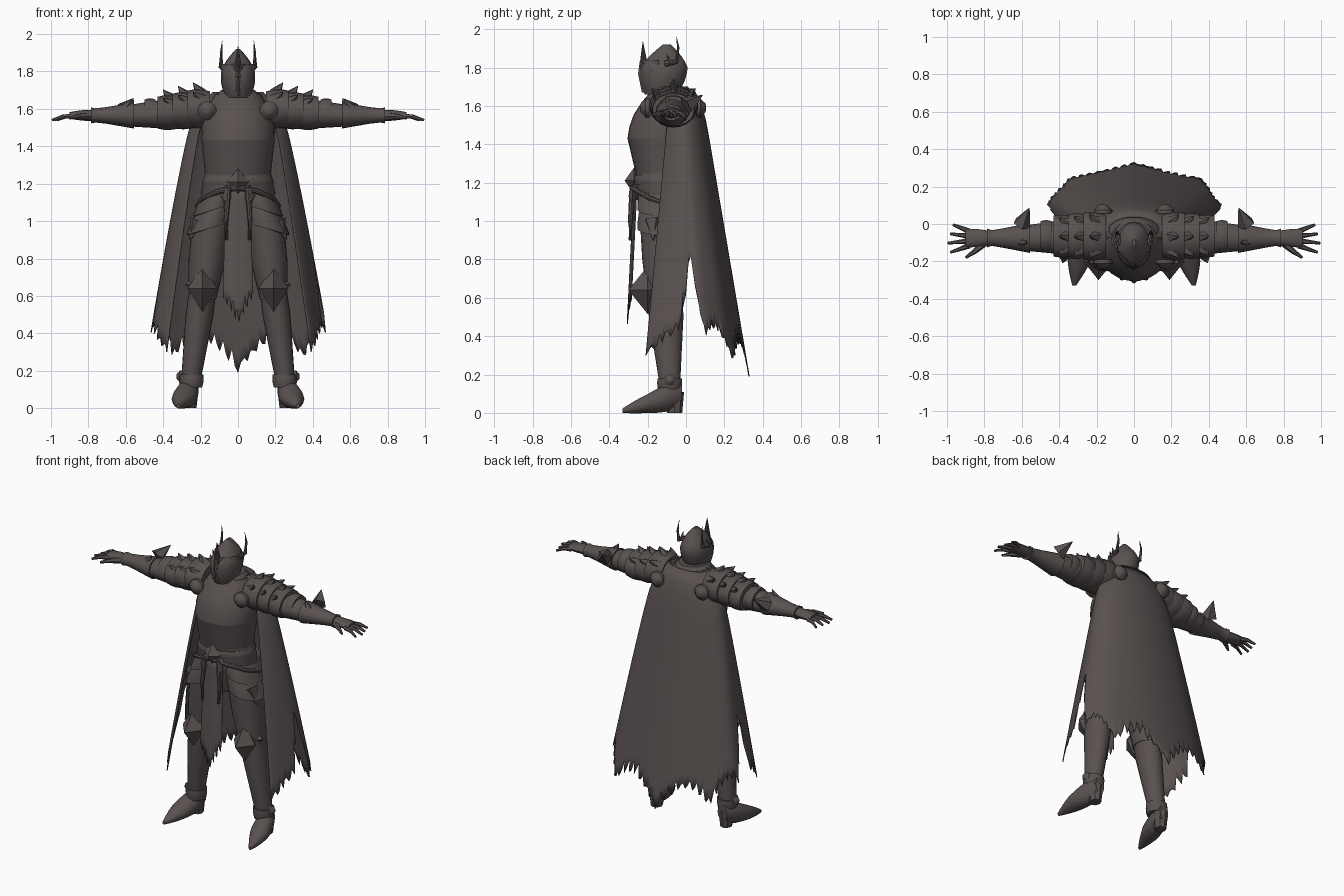
import bpy, bmesh, math, random
from mathutils import Vector

random.seed(4)
cube = bpy.data.objects.get("Cube")
if cube:
    bpy.data.objects.remove(cube, do_unlink=True)

steel = bpy.data.materials.new("dark_iron")
steel.use_nodes = True
COLOUR = (0.1, 0.083, 0.081, 1)
steel.diffuse_color = COLOUR
steel.node_tree.nodes["Principled BSDF"].inputs["Base Color"].default_value = COLOUR


def finish(name, bm, mirror=False, angle=38):
    """Turn a bmesh into a shaded object, optionally mirrored across x."""
    bmesh.ops.recalc_face_normals(bm, faces=bm.faces)
    mesh = bpy.data.meshes.new(name)
    bm.to_mesh(mesh)
    bm.free()
    mesh.materials.append(steel)
    obj = bpy.data.objects.new(name, mesh)
    bpy.context.collection.objects.link(obj)
    bpy.ops.object.select_all(action='DESELECT')
    obj.select_set(True)
    bpy.context.view_layer.objects.active = obj
    bpy.ops.object.shade_smooth_by_angle(angle=math.radians(angle))
    if mirror:
        mod = obj.modifiers.new("mirror", 'MIRROR')
        mod.use_mirror_merge = False
    return obj


def skin(name, rings, mirror):
    """Bridge rings of points and cap both ends."""
    bm = bmesh.new()
    rows = [[bm.verts.new(p) for p in ring] for ring in rings]
    count = len(rows[0])
    for low, high in zip(rows, rows[1:]):
        for i in range(count):
            j = (i + 1) % count
            bm.faces.new((low[i], low[j], high[j], high[i]))
    bm.faces.new(rows[0])
    bm.faces.new(rows[-1])
    return finish(name, bm, mirror)


def loft(name, axis, first, last, profile, mirror=True, bulge=0, lip=False, lean=0, sides=20):
    """Ellipses (position, radius, radius) whose centre runs from first to last."""
    start, end = profile[0][0], profile[-1][0]
    steps = 4 if bulge else 1
    sections = []
    for low, high in zip(profile, profile[1:]):
        for k in range(steps):
            f = k / steps
            pos, ra, rb = (a + (b - a) * f for a, b in zip(low, high))
            swell = bulge * math.sin(math.pi * f)
            sections.append((pos, ra + swell, rb + swell))
    sections.append(profile[-1])
    if lip:
        pos, ra, rb = profile[-1]
        sections.append((pos, ra * 0.87, rb * 0.87))
    rings = []
    for pos, ra, rb in sections:
        f = (pos - start) / (end - start)
        ca, cb = (p + (q - p) * f for p, q in zip(first, last))
        ring = []
        for i in range(sides):
            t = math.tau * i / sides
            a, b = ca + ra * math.cos(t), cb + rb * math.sin(t)
            p = pos - lean * math.cos(t)
            ring.append({'X': (p, a, b), 'Y': (a, p, b), 'Z': (a, b, p)}[axis])
        rings.append(ring)
    return skin(name, rings, mirror)


def limb(name, points, thick, thin, sides=8):
    """Mirrored tube along a path, tapering from thick to thin."""
    pts = [Vector(p) for p in points]
    last = len(pts) - 1
    rings = []
    for k, p in enumerate(pts):
        radius = thick + (thin - thick) * k / last
        turn = (pts[min(k + 1, last)] - pts[max(k - 1, 0)]).to_track_quat('Z', 'Y')
        angles = [math.tau * i / sides for i in range(sides)]
        rings.append([p + turn @ Vector((math.cos(t), math.sin(t), 0)) * radius for t in angles])
    return skin(name, rings, True)


def spike(name, base, tip, radius):
    return limb(name, [base, tip], radius, radius / 20, sides=5)


def hull(name, points, mirror=True):
    """Faceted plate from its corner points."""
    bm = bmesh.new()
    verts = [bm.verts.new(p) for p in points]
    result = bmesh.ops.convex_hull(bm, input=verts)
    bmesh.ops.delete(bm, geom=result["geom_interior"], context='VERTS')
    return finish(name, bm, mirror, 30)


def diamond(name, centre, size, mirror=True):
    """Six-pointed faceted stud."""
    corners = []
    for i in range(3):
        for side in (-1, 1):
            p = list(centre)
            p[i] += side * size[i]
            corners.append(p)
    return hull(name, corners, mirror)


def boss(name, axis, base, height, centre, radius):
    """Stepped round stud: a rim with a smaller dome."""
    steps = [(0, 1), (0.4, 1), (0.6, 0.75), (0.9, 0.5), (1, 0.2)]
    loft(name, axis, centre, centre,
         [(base + height * h, radius * r, radius * r) for h, r in steps], sides=16)


def cloth(name, count, rows, top, hem, place):
    """Hanging sheet with a torn lower edge; u runs from -1 to 1."""
    bm = bmesh.new()
    grid = []
    for i in range(count + 1):
        u = 2 * i / count - 1
        end = hem(u) + (0, 1, 0.5)[i % 3] * random.uniform(0.02, 0.09)
        grid.append([bm.verts.new(place(u, top + (end - top) * k / rows)) for k in range(rows + 1)])
    for a, b in zip(grid, grid[1:]):
        for k in range(rows):
            bm.faces.new((a[k], b[k], b[k + 1], a[k + 1]))
    obj = finish(name, bm, angle=60)
    obj.modifiers.new("thickness", 'SOLIDIFY').thickness = 0.006


# Torso, pelvis and belts
waist, neck = (0, -.12), (0, -.08)
loft("breastplate", 'Z', waist, waist, [(1.24, .175, .14), (1.43, .195, .185)],
     mirror=False, sides=28)
loft("upper_chest", 'Z', waist, neck, [(1.43, .195, .185), (1.68, .12, .1)],
     mirror=False, bulge=.03, sides=28)
loft("pelvis", 'Z', (0, -.1), waist, [(.93, .1, .09), (1.15, .2, .155), (1.26, .176, .14)],
     mirror=False, sides=28)
loft("waist_belt", 'Z', waist, waist, [(1.19, .19, .15), (1.24, .18, .15)],
     mirror=False, bulge=.005, sides=28)
loft("gorget", 'Z', neck, neck, [(1.62, .15, .12), (1.7, .09, .09)], mirror=False, bulge=.01)
limb("slung_belt", [(0, -.28, 1.18), (.1, -.26, 1.16), (.19, -.19, 1.12), (.22, -.08, 1.08)],
     .015, .012)
diamond("belt_buckle", (0, -.27, 1.21), (.06, .05, .07), mirror=False)
limb("belt_strap", [(.05, -.28, 1.18), (.065, -.29, 1), (.06, -.29, .9)], .015, .01)
diamond("belt_pendant", (.06, -.28, 1.13), (.025, .02, .06))

# Helmet with brow, cheeks, crest and horns
face, crown = (0, -.13), (0, -.1)
loft("helmet", 'Z', face, crown, [(1.66, .066, .085), (1.8, .09, .123), (1.92, .01, .02)],
     mirror=False, bulge=.011, sides=16)
hull("helmet_brow", [(0, -.25, 1.77), (0, -.24, 1.84), (.09, -.14, 1.84), (.09, -.14, 1.81),
                     (0, -.2, 1.8)])
hull("cheek_guard", [(0, -.23, 1.67), (0, -.25, 1.77), (.08, -.18, 1.79), (.09, -.12, 1.74),
                     (.07, -.15, 1.67)])
spike("helmet_crest", (0, -.22, 1.8), (0, -.225, 1.935), .025)
limb("helmet_horn", [(.08, -.11, 1.82), (.09, -.05, 1.83), (.09, -.04, 1.9),
                     (.085, -.05, 1.965)], .018, .001)
spike("horn_barb", (.09, -.08, 1.82), (.09, -.1, 1.87), .015)

# Layered pauldrons with pointed rims
for i in range(3):
    x, z, r = .15 + .08 * i, 1.6 - .01 * i, .125 - .008 * i
    centre = (-.065, z)
    loft("pauldron_lame", 'X', centre, centre,
         [(x, r * .9, r * .75), (x + .12, r, r * .78)], bulge=.01, lip=True)
    for angle in (-50, 0, 50):
        t = math.radians(angle)
        y, up = math.sin(t) * r, math.cos(t) * r * .8
        spike("pauldron_spike", (x + .05, y * .8 - .065, z + up * .85),
              (x + .09, y * 1.2 - .065, z + up * 1.4), .035)
for base, height in ((-.19, -.05), (.055, .05)):
    boss("cape_rosette", 'Y', base, height, (.165, 1.59), .05)

# Arms, elbow guards and gauntlets
shoulder, wrist = (-.065, 1.58), (-.075, 1.565)
loft("upper_arm", 'X', shoulder, wrist, [(.2, .09, .08), (.4, .09, .077), (.56, .07, .06)])
loft("arm_band", 'X', shoulder, shoulder, [(.44, .08, .07), (.5, .08, .07)], bulge=.006)
loft("forearm_guard", 'X', wrist, wrist, [(.555, .08, .07), (.7, .052, .045), (.76, .042, .038),
                                          (.785, .05, .042)])
loft("palm", 'X', wrist, wrist, [(.76, .036, .03), (.9, .05, .018)], bulge=.004, sides=12)
spike("elbow_spike", (.6, 0, 1.6), (.56, .085, 1.655), .05)
spike("elbow_fin", (.6, -.1, 1.6), (.57, -.1, 1.655), .03)
for k in range(4):
    y, spread = -.04 - .025 * k, .018 - .012 * k
    reach = .09 - .014 * abs(k - 2)
    limb("finger", [(.88, y, 1.56), (.89 + reach / 2, y + spread, 1.56),
                    (.905 + reach, y + spread * 2, 1.54)], .016, .007, sides=6)
limb("thumb", [(.8, -.1, 1.56), (.85, -.145, 1.56), (.9, -.18, 1.55)], .022, .007, sides=6)

# Legs, hip plates and knee guards
ankle, knee, hip = (.25, -.085), (.19, -.11), (.14, -.12)
loft("shin", 'Z', ankle, knee, [(.16, .053, .055), (.5, .075, .09), (.62, .073, .092)])
loft("thigh", 'Z', knee, hip, [(.58, .073, .092), (.8, .1, .113), (1, .105, .12)])
for i in range(2):
    z, x, r = 1.17 - i / 10, .1 + .025 * i, .094 + .01 * i
    loft("hip_plate", 'Z', (x, -.1), (x + .03, -.1), [(z, r, .14), (z - .11, r + .018, .154)],
         bulge=.003, lip=True, lean=.035, sides=24)
spike("hip_spike", (.21, -.17, 1), (.26, -.17, .9), .05)
diamond("knee_guard", (.19, -.2, .64), (.08, .1, .125))
diamond("knee_band", (.19, -.14, .66), (.095, .08, .08))

# Heeled boots
loft("boot_cuff", 'Z', ankle, ankle, [(.11, .058, .06), (.18, .066, .065)], bulge=.004, sides=14)
loft("boot_foot", 'Y', (.32, .012), (.255, .1),
     [(-.33, .01, .012), (-.2, .062, .05), (-.1, .06, .072), (-.02, .034, .055)],
     bulge=.003, sides=14)
loft("boot_heel", 'Z', (.258, -.06), (.258, -.06), [(0, .036, .04), (.11, .048, .05)], sides=8)
boss("ankle_boss", 'X', .3, .03, (-.085, .17), .03)

# Torn cloak
SWEEP = math.radians(128)


def cape_point(u, z):
    collar, drop = min(1, (1.7 - z) * 5), max(0, 1.5 - z) / 1.3
    width = .1 + .16 * math.sqrt(collar) + .25 * drop ** .9
    back = .02 + .09 * math.sqrt(collar) + .22 * drop
    middle = .02 * collar - .03 + drop / 10
    front = -.07 - .03 * collar - .12 * drop
    a = u * SWEEP
    c = math.cos(a)
    reach = back - middle if c > 0 else (middle - front) / -math.cos(SWEEP)
    fold = 1 + math.sin(a * 9) * (1.7 - z) / 100
    return (width * math.sin(a) * fold, middle + reach * c, z)


def cape_hem(u):
    a = abs(u) * SWEEP
    side = math.radians(93)
    hem = .19 + .13 * abs(math.sin(a * 4)) + a / 10
    if a > side:
        hem = .5 - .2 * (a - side) / (SWEEP - side)
    return hem + max(0, .32 - 1.7 * abs(a - side))


cloth("cloak", 132, 18, 1.69, cape_hem, cape_point)

# Front loincloth
cloth("loincloth", 22, 8, 1.2, lambda u: .45 + .14 * abs(u),
      lambda u, z: (u * (.092 - z / 50), z / 20 - .332 + u * u / 70, z))
